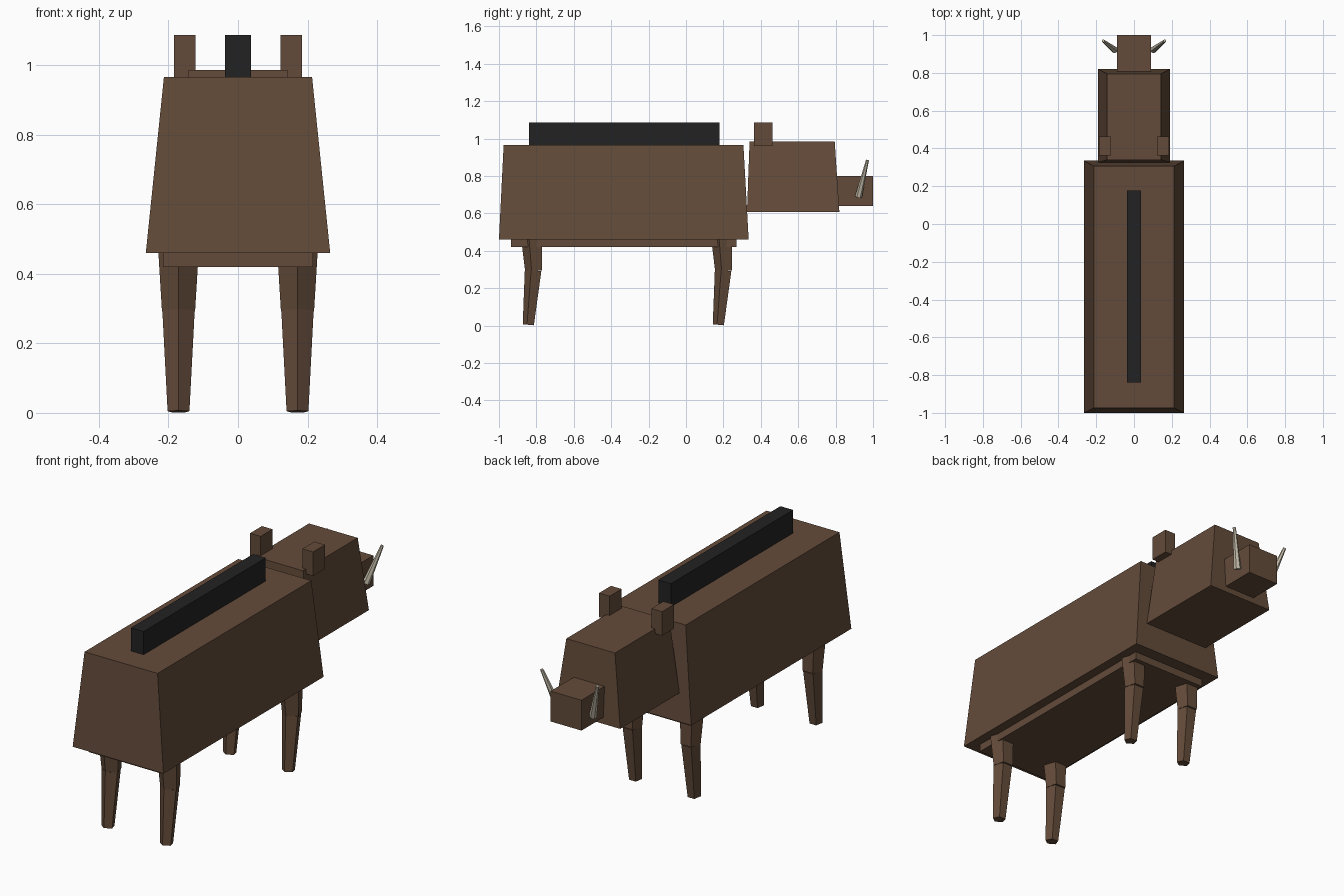
import bpy, bmesh, math
from mathutils import Vector

if "Cube" in bpy.data.objects:
    bpy.data.objects.remove(bpy.data.objects["Cube"])


def material(name, rgb):
    m = bpy.data.materials.new(name)
    m.diffuse_color = (*rgb, 1.0)
    m.use_nodes = True
    m.node_tree.nodes["Principled BSDF"].inputs["Base Color"].default_value = m.diffuse_color
    return m


BROWN = material("brown_hide", (0.127, 0.071, 0.042))
BLACK = material("black_mane", (0.016, 0.016, 0.016))
IVORY = material("ivory", (0.56, 0.51, 0.40))


def finish(name, bm, mat):
    bmesh.ops.recalc_face_normals(bm, faces=bm.faces[:])
    me = bpy.data.meshes.new(name)
    bm.to_mesh(me)
    bm.free()
    me.materials.append(mat)
    ob = bpy.data.objects.new(name, me)
    bpy.context.collection.objects.link(ob)
    return ob


def block(name, mat, bottom, top):
    """Tapered box; each end is (x0, x1, y0, y1, z)."""
    bm = bmesh.new()
    rings = []
    for x0, x1, y0, y1, z in (bottom, top):
        rings.append([bm.verts.new(p) for p in
                      ((x0, y0, z), (x1, y0, z), (x1, y1, z), (x0, y1, z))])
    a, b = rings
    bm.faces.new(a)
    bm.faces.new(b)
    for i in range(4):
        j = (i + 1) % 4
        bm.faces.new((a[i], a[j], b[j], b[i]))
    return finish(name, bm, mat)


def box(name, mat, x0, x1, y0, y1, z0, z1):
    return block(name, mat, (x0, x1, y0, y1, z0), (x0, x1, y0, y1, z1))


def limb(name, mat, start, end, r0, r1, sides):
    """Tapered prism between two points, one corner towards -y."""
    start, end = Vector(start), Vector(end)
    axis = (end - start).normalized()
    v = Vector((0, 1, 0))
    v = (v - axis * v.dot(axis)).normalized()
    u = v.cross(axis)
    bm = bmesh.new()
    rings = []
    for c, r in ((start, r0), (end, r1)):
        ring = []
        for k in range(sides):
            t = -math.pi / 2 + k * math.tau / sides
            ring.append(bm.verts.new(c + r * (u * math.cos(t) + v * math.sin(t))))
        rings.append(ring)
        bm.faces.new(ring)
    a, b = rings
    for i in range(sides):
        j = (i + 1) % sides
        bm.faces.new((a[i], a[j], b[j], b[i]))
    return finish(name, bm, mat)


# Trunk: tapered body, belly slab and mane ridge
block("body", BROWN, (-0.265, 0.265, -1.0, 0.335, 0.46),
      (-0.213, 0.213, -0.975, 0.307, 0.965))
box("belly", BROWN, -0.215, 0.215, -0.935, 0.27, 0.42, 0.47)
box("mane_ridge", BLACK, -0.037, 0.037, -0.84, 0.178, 0.95, 1.087)

# Head and snout
block("head", BROWN, (-0.19, 0.19, 0.326, 0.82, 0.607),
      (-0.142, 0.142, 0.34, 0.795, 0.985))
box("snout", BROWN, -0.09, 0.09, 0.79, 1.0, 0.64, 0.80)

for side, s in (("left", -1), ("right", 1)):
    # Ears
    xs = sorted((s * 0.122, s * 0.184))
    box(f"ear_{side}", BROWN, *xs, 0.363, 0.462, 0.96, 1.087)

    # Tusks
    limb(f"tusk_{side}", IVORY, (s * 0.102, 0.922, 0.688),
         (s * 0.163, 0.97, 0.884), 0.019, 0.008, 6)

    # Legs: separate upper and lower segments
    for end, y in (("rear", 0.0), ("front", 1.016)):
        x = s * 0.171
        limb(f"{end}_upper_leg_{side}", BROWN, (x, y - 0.821, 0.48),
             (x, y - 0.81, 0.292), 0.062, 0.05, 5)
        limb(f"{end}_lower_leg_{side}", BROWN, (x, y - 0.813, 0.294),
             (x, y - 0.84, 0.004), 0.049, 0.033, 5)
